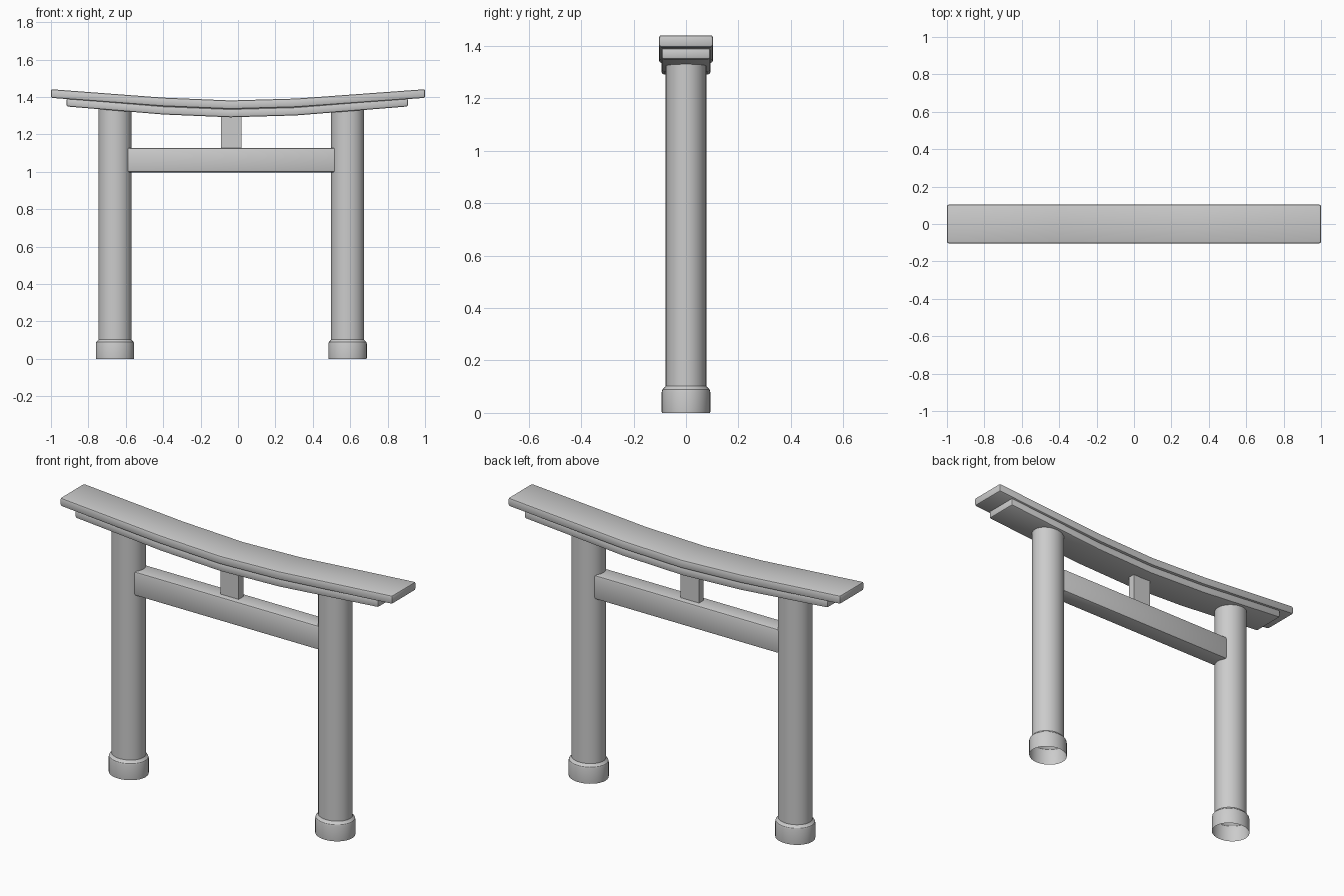
import bpy, bmesh, math

if "Cube" in bpy.data.objects:
    bpy.data.objects.remove(bpy.data.objects["Cube"])

CX = -0.036  # centre of the posts and beams (roof is centred on 0)


def finish(name, bm, bevel=0.0):
    bmesh.ops.recalc_face_normals(bm, faces=bm.faces)
    me = bpy.data.meshes.new(name)
    bm.to_mesh(me)
    bm.free()
    ob = bpy.data.objects.new(name, me)
    bpy.context.collection.objects.link(ob)
    bpy.ops.object.select_all(action='DESELECT')
    ob.select_set(True)
    bpy.context.view_layer.objects.active = ob
    if bevel:
        mod = ob.modifiers.new("Bevel", 'BEVEL')
        mod.width = bevel
        mod.segments = 2
        mod.limit_method = 'ANGLE'
        mod.angle_limit = math.radians(40)
        bpy.ops.object.modifier_apply(modifier=mod.name)
    bpy.ops.object.shade_smooth_by_angle(angle=math.radians(35))
    return ob


def slab(name, path, thick, half_depth, bevel):
    """Curved beam: sweep a rectangle along (x, top z) stations."""
    bm = bmesh.new()
    rings = []
    for x, z in path:
        rings.append([bm.verts.new((x, y, z + dz)) for y, dz in (
            (-half_depth, 0), (half_depth, 0),
            (half_depth, -thick), (-half_depth, -thick))])
    for a, b in zip(rings, rings[1:]):
        for i in range(4):
            j = (i + 1) % 4
            bm.faces.new((a[i], a[j], b[j], b[i]))
    bm.faces.new(rings[0])
    bm.faces.new(rings[-1])
    return finish(name, bm, bevel)


def post(name, x, sides=32):
    """Slightly oval open shell turned from a profile of (scale, z)."""
    rx, ry = 0.088, 0.078
    profile = [(0.014, 0.0), (0.0145, 0.004), (0.0145, 0.080), (0.012, 0.090),
               (0.005, 0.096), (0.0, 0.103), (0.0, 1.345)]
    bm = bmesh.new()
    rings = []
    for grow, z in profile:
        rings.append([bm.verts.new((x + (rx + grow) * math.cos(t), (ry + grow) * math.sin(t), z))
                      for t in (2 * math.pi * i / sides for i in range(sides))])
    for a, b in zip(rings, rings[1:]):
        for i in range(sides):
            j = (i + 1) % sides
            bm.faces.new((a[i], a[j], b[j], b[i]))
    return finish(name, bm)


# Posts with collared feet
for side, label in ((-1, "left"), (1, "right")):
    post(label + "_post", CX + side * 0.622)

# Straight tie beam between the posts, and the short strut above it
slab("tie_beam", [(CX - 0.557, 1.128), (CX + 0.557, 1.128)], 0.131, 0.05, 0.01)
slab("centre_strut", [(CX - 0.056, 1.31), (CX + 0.054, 1.31)], 0.19, 0.02, 0.0)

# Two stacked upswept lintels
slab("upper_lintel", [(-1.0, 1.441), (-0.40, 1.396), (-0.04, 1.381), (0.31, 1.391), (1.0, 1.441)],
     0.046, 0.103, 0.009)
slab("lower_lintel", [(-0.917, 1.393), (-0.40, 1.350), (-0.04, 1.335), (0.31, 1.345), (0.909, 1.393)],
     0.044, 0.093, 0.009)
